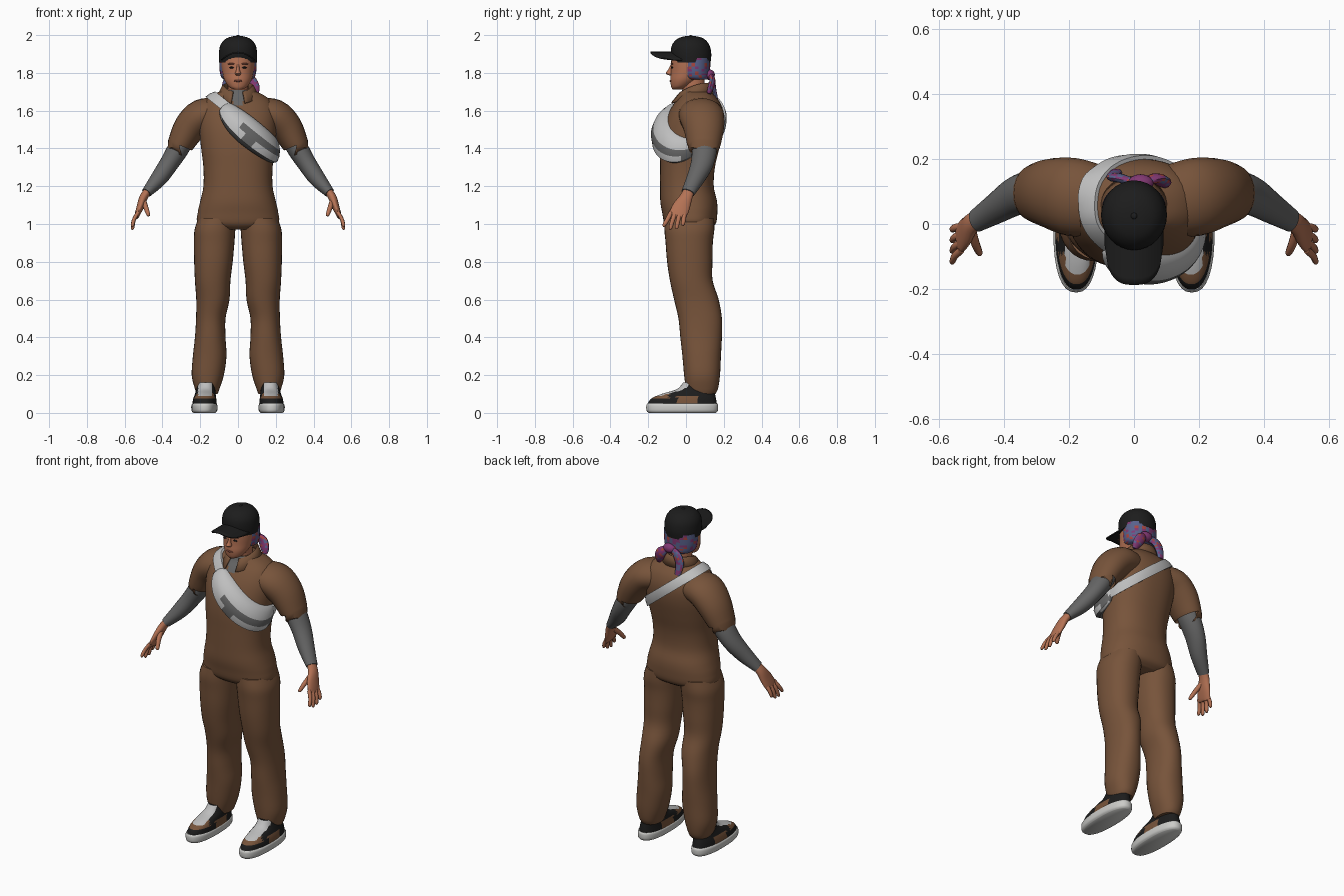
import bpy, bmesh, math, random
from mathutils import Vector
from mathutils.bvhtree import BVHTree

cube = bpy.data.objects.get("Cube")
if cube:
    bpy.data.objects.remove(cube)
random.seed(4)


def material(name, rgb):
    m = bpy.data.materials.new(name)
    m.use_nodes = True
    m.diffuse_color = (*rgb, 1)
    m.node_tree.nodes["Principled BSDF"].inputs["Base Color"].default_value = (*rgb, 1)
    return m


BROWN = material("brown cloth", (.185, .088, .043))
GREY = material("charcoal grey", (.13, .13, .13))
SKIN = material("skin", (.46, .17, .09))
BLACK = material("black", (.012, .012, .012))
LIGHT = material("light grey", (.52, .52, .52))
WHITE = material("sole white", (.6, .6, .58))
BLUE = material("scarf blue", (.1, .12, .26))
PURPLE = material("scarf purple", (.22, .04, .17))
RED = material("scarf red", (.4, .06, .05))
DARK = material("lip brown", (.24, .075, .05))


def finish(name, bm, mats, rule=None):
    """Turn a bmesh into a smooth object with sharp creases; rule(centre, normal) picks the material."""
    bmesh.ops.recalc_face_normals(bm, faces=bm.faces)
    for f in bm.faces:
        f.smooth = True
        if rule:
            f.material_index = rule(f.calc_center_median(), f.normal)
    for e in bm.edges:
        if len(e.link_faces) == 2 and e.calc_face_angle(0) > .75:
            e.smooth = False
    me = bpy.data.meshes.new(name)
    bm.to_mesh(me)
    bm.free()
    for m in mats:
        me.materials.append(m)
    ob = bpy.data.objects.new(name, me)
    bpy.context.collection.objects.link(ob)
    return ob


def catmull(pts, sub):
    out = []
    for i in range(len(pts) - 1):
        p0, p1, p2, p3 = (pts[max(0, min(len(pts) - 1, i + k))] for k in (-1, 0, 1, 2))
        for j in range(sub):
            t = j / sub
            out.append([.5 * (2 * b + (c - a) * t + (2 * a - 5 * b + 4 * c - d) * t * t
                              + (3 * b - a - 3 * c + d) * t ** 3) for a, b, c, d in zip(p0, p1, p2, p3)])
    return out + [list(pts[-1])]


def skin_grid(bm, rows, closed_u=True, closed_v=False):
    nu = len(rows[0])
    for k in range(len(rows) - (0 if closed_v else 1)):
        a, b = rows[k], rows[(k + 1) % len(rows)]
        for i in range(nu if closed_u else nu - 1):
            j = (i + 1) % nu
            bm.faces.new((a[i], a[j], b[j], b[i]))


def spow(v, e):
    return math.copysign(abs(v) ** e, v)


def loft(name, rings, mats, rule=None, seg=24, sub=4, flat=False, power=2, s=1):
    """Skin rings (x, y, z, rx, ry); flat rings stay level, others turn with the path."""
    rs = catmull(rings, sub)
    bm, rows = bmesh.new(), []
    for k, r in enumerate(rs):
        c = Vector(r[:3])
        t = Vector(rs[min(k + 1, len(rs) - 1)][:3]) - Vector(rs[max(k - 1, 0)][:3])
        a, b = Vector((1, 0, 0)), Vector((0, 1, 0))
        if not flat:
            a = b.cross(t).normalized()
            b = t.normalized().cross(a)
        row = []
        for i in range(seg):
            w = 2 * math.pi * i / seg
            p = c + a * r[3] * spow(math.cos(w), 2 / power) + b * r[4] * spow(math.sin(w), 2 / power)
            row.append(bm.verts.new((p.x * s, p.y, p.z)))
        rows.append(row)
    skin_grid(bm, rows)
    bm.faces.new(rows[0])
    bm.faces.new(rows[-1])
    return finish(name, bm, mats, rule)


def blob(name, loc, size, mat):
    bm = bmesh.new()
    bmesh.ops.create_uvsphere(bm, u_segments=16, v_segments=10, radius=1)
    for v in bm.verts:
        v.co = Vector(a * b + c for a, b, c in zip(v.co, size, loc))
    return finish(name, bm, [mat])


# Overalls body with the undershirt showing in the open neck
torso = loft("overalls_body", [(0, .02, .97, .13, .1), (0, .022, 1, .212, .135), (0, .02, 1.06, .213, .146),
             (0, .014, 1.12, .2, .15), (0, .005, 1.2, .183, .142), (0, .008, 1.3, .183, .145),
             (0, .02, 1.4, .195, .156), (0, .037, 1.5, .205, .16), (0, .052, 1.58, .205, .148),
             (0, .06, 1.64, .185, .122), (0, .06, 1.68, .14, .092), (0, .05, 1.71, .075, .07)],
             [BROWN, GREY], lambda c, n: int(c.y < 0 and abs(c.x) < (c.z - 1.6) * .6),
             seg=64, flat=True, power=2.3)

sleeves = {}
for side, s in (("left", 1), ("right", -1)):
    # Trouser leg
    loft(side + "_leg", [(.11, .02, 1.03, .1, .13), (.122, .018, .97, .108, .132), (.126, .017, .9, .107, .125),
         (.13, .02, .8, .102, .12), (.134, .028, .7, .094, .113), (.133, .055, .6, .088, .118),
         (.144, .075, .5, .078, .115), (.147, .08, .4, .081, .11), (.15, .083, .3, .089, .102),
         (.16, .085, .2, .085, .095), (.163, .085, .13, .066, .085), (.163, .085, .1, .055, .07)],
         [BROWN], seg=32, flat=True, power=2.2, s=s)
    # Short sleeve and grey arm
    sleeves[s] = loft(side + "_sleeve", [(.11, .07, 1.585, .08, .11), (.19, .083, 1.572, .09, .12),
                      (.255, .094, 1.51, .086, .108), (.303, .095, 1.425, .07, .09),
                      (.306, .095, 1.415, .066, .085)], [BROWN], s=s)
    loft(side + "_arm", [(.27, .095, 1.47, .05, .06), (.315, .098, 1.4, .056, .066), (.365, .085, 1.32, .05, .06),
         (.42, .05, 1.24, .044, .048), (.485, .01, 1.165, .027, .036)], [GREY], s=s)
    # Hand
    loft(side + "_palm", [(.475, .017, 1.18, .02, .03), (.5, 0, 1.14, .022, .034), (.518, -.025, 1.09, .019, .046),
         (.535, -.045, 1.045, .013, .046), (.538, -.048, 1.035, .008, .036)], [SKIN], s=s)
    for i, drop in enumerate((.985, .97, .973, .99)):
        y0, y1 = -.08 + i * .024, -.115 + i * .033
        loft(f"{side}_finger_{i + 1}", [(.53, y0, 1.06, .01, .012), (.55, (y0 + y1) / 2, 1.025, .01, .012),
             (.558, y1, drop + .01, .009, .01), (.559, y1, drop, .004, .004)], [SKIN], seg=10, s=s)
    loft(side + "_thumb", [(.5, -.015, 1.125, .014, .016), (.487, -.06, 1.085, .013, .014),
         (.475, -.088, 1.05, .01, .011), (.473, -.093, 1.042, .004, .004)], [SKIN], seg=10, s=s)

    # Shoe: pale sole, black upper with brown panels and a pale tongue
    def shoe_rule(c, n):
        if c.y < .03 and abs(abs(c.x) - .175) < .036 and c.z > .088:
            return 2
        if (c.y < -.09 and c.z > .072) or (-.05 < c.y < .06 and c.z < .09):
            return 1
        return 0
    loft(side + "_sole", [(.178, -.02, 0, .058, .178), (.178, -.02, .012, .068, .189), (.178, -.02, .04, .069, .19),
         (.178, -.02, .05, .062, .184)], [WHITE], seg=32, flat=True, power=2.4, s=s)
    loft(side + "_shoe", [(.177, -.02, .045, .065, .184), (.176, -.013, .075, .061, .172), (.173, .012, .1, .055, .142),
         (.17, .05, .125, .05, .1), (.168, .065, .16, .046, .08)], [BLACK, BROWN, LIGHT], shoe_rule,
         seg=48, sub=5, flat=True, power=2.3, s=s)

    # Eye and brow
    blob(side + "_eye", (.034 * s, -.074, 1.828), (.013, .005, .005), BLACK)
    blob(side + "_brow", (.036 * s, -.075, 1.848), (.02, .006, .004), DARK)

# Neck, head, nose and lips
loft("neck", [(0, .05, 1.62, .065, .065), (0, .042, 1.7, .055, .06), (0, .03, 1.8, .056, .065)], [SKIN], flat=True)
loft("head", [(0, -.048, 1.712, .02, .022), (0, -.033, 1.726, .048, .045), (0, -.01, 1.76, .071, .073),
     (0, .01, 1.8, .082, .09), (0, .02, 1.85, .089, .099), (0, .025, 1.9, .09, .1)], [SKIN], seg=32, flat=True)
loft("nose", [(0, -.075, 1.845, .006, .006), (0, -.082, 1.815, .009, .014), (0, -.088, 1.797, .016, .019),
     (0, -.08, 1.786, .008, .007)], [SKIN], seg=12, flat=True)
blob("lips", (0, -.079, 1.758), (.022, .008, .006), DARK)


# Patterned head scarf with a knot and two tails
def patches(c, n):
    return random.choices((0, 1, 2), (7, 2, 1))[0]


scarf = [BLUE, PURPLE, RED]
loft("head_scarf", [(0, .06, 1.765, .075, .06), (0, .05, 1.78, .09, .077), (0, .048, 1.82, .098, .08),
     (0, .045, 1.88, .098, .085)], scarf, patches, seg=28, flat=True)
blob("scarf_knot", (.02, .125, 1.79), (.04, .028, .028), PURPLE)
loft("scarf_tail_long", [(.01, .125, 1.79, .014, .012), (-.04, .14, 1.765, .028, .014), (-.06, .145, 1.72, .026, .014),
     (-.055, .16, 1.66, .018, .01)], scarf, patches, seg=12)
loft("scarf_tail_short", [(.03, .125, 1.79, .014, .012), (.065, .14, 1.76, .03, .016), (.088, .13, 1.72, .028, .016),
     (.095, .12, 1.69, .014, .01)], [PURPLE, BLUE, RED], patches, seg=12)

# Cap: crown, button and curved brim
loft("cap_crown", [(0, .03, 1.855, .1, .1), (0, .027, 1.9, .101, .107), (0, .025, 1.945, .094, .1),
     (0, .025, 1.977, .07, .075), (0, .025, 1.992, .036, .04), (0, .025, 1.996, .004, .004)],
     [BLACK], seg=32, flat=True)
blob("cap_button", (0, .025, 1.995), (.01, .01, .005), BLACK)
bm = bmesh.new()
rows = []
for j in range(9):
    row = []
    for i in range(17):
        u = -1 + i / 8
        x = .091 * u
        front = -.06 - .127 * math.sqrt(max(0, 1 - abs(u) ** 3))
        y = -.02 + (front + .02) * j / 8
        row.append(bm.verts.new((x, y, 1.912 - 5 * x * x)))
    rows.append(row)
skin_grid(bm, rows, closed_u=False)
finish("cap_brim", bm, [BLACK]).modifiers.new("thickness", "SOLIDIFY").thickness = .008

# Folded shirt collar, open at the front
bm = bmesh.new()
rows = []
for k in range(33):
    t = .33 + (2 * math.pi - .66) * k / 32
    f = ((1 + math.cos(t)) / 2) ** 2
    row = []
    for rx, ry, z in ((.068, .072, 1.7 - .03 * f), (.076, .08, 1.748 - .05 * f), (.084, .088, 1.742 - .05 * f),
                      (.112, .1 + .035 * f, 1.69 - .05 * f)):
        row.append(bm.verts.new((math.sin(t) * rx, .047 - math.cos(t) * ry, z)))
    rows.append(row)
skin_grid(bm, rows, closed_u=False)
finish("collar", bm, [BROWN]).modifiers.new("thickness", "SOLIDIFY").thickness = .008

# Sling bag: bands laid on the body along one tilted plane
verts, polys = [], []
for ob in (torso, sleeves[-1]):
    base = len(verts)
    verts += [v.co.copy() for v in ob.data.vertices]
    polys += [[base + i for i in p.vertices] for p in ob.data.polygons]
body = BVHTree.FromPolygons(verts, polys)
MID, ALONG, ACROSS = Vector((.025, .04, 1.55)), Vector((.78, 0, -.626)), Vector((.626, 0, .78))


def band(name, start, end, steps, section, mats, rule, closed=False):
    """Sweep section(k from 0 to 1) -> [(across, out)] round the body, angles in degrees."""
    bm, rows = bmesh.new(), []
    for k in range(steps + (0 if closed else 1)):
        t = math.radians(start + (end - start) * k / steps)
        d = ALONG * math.cos(t) + Vector((0, math.sin(t), 0))
        row = []
        for across, out in section(k / steps):
            c = MID + ACROSS * across
            hit = body.ray_cast(c + d, -d)[0] or c + d * .18
            row.append(bm.verts.new(hit + d * out))
        rows.append(row)
    skin_grid(bm, rows, closed_v=closed)
    if not closed:
        bm.faces.new(rows[0])
        bm.faces.new(rows[-1])
    return finish(name, bm, mats, rule)


def strap_section(k):
    return [(-.027, -.01), (-.027, .012), (0, .015), (.027, .012), (.027, -.01)]


def pack_section(k):
    m = math.sin(math.pi * k) ** .6
    h, th, mid = .025 + .05 * m, .012 + .052 * m, -.03 * m
    return [(mid + h * a, th * o) for a, o in
            ((-1, -.2), (-1, .35), (-.75, .8), (-.2, 1), (.3, .95), (.8, .65), (1, .2), (1, -.2))]


def underside(c, n):
    return int(n.dot(ACROSS) < -.5)


def pack_rule(c, n):
    lower = (c - MID).dot(ACROSS)
    return int(lower < -.065 or (c.x > .02 and -.04 < lower < -.005))


band("bag_strap", 0, 360, 72, strap_section, [LIGHT, GREY], underside, closed=True)
band("bag_pack", -138, 2, 36, pack_section, [LIGHT, GREY], pack_rule)
